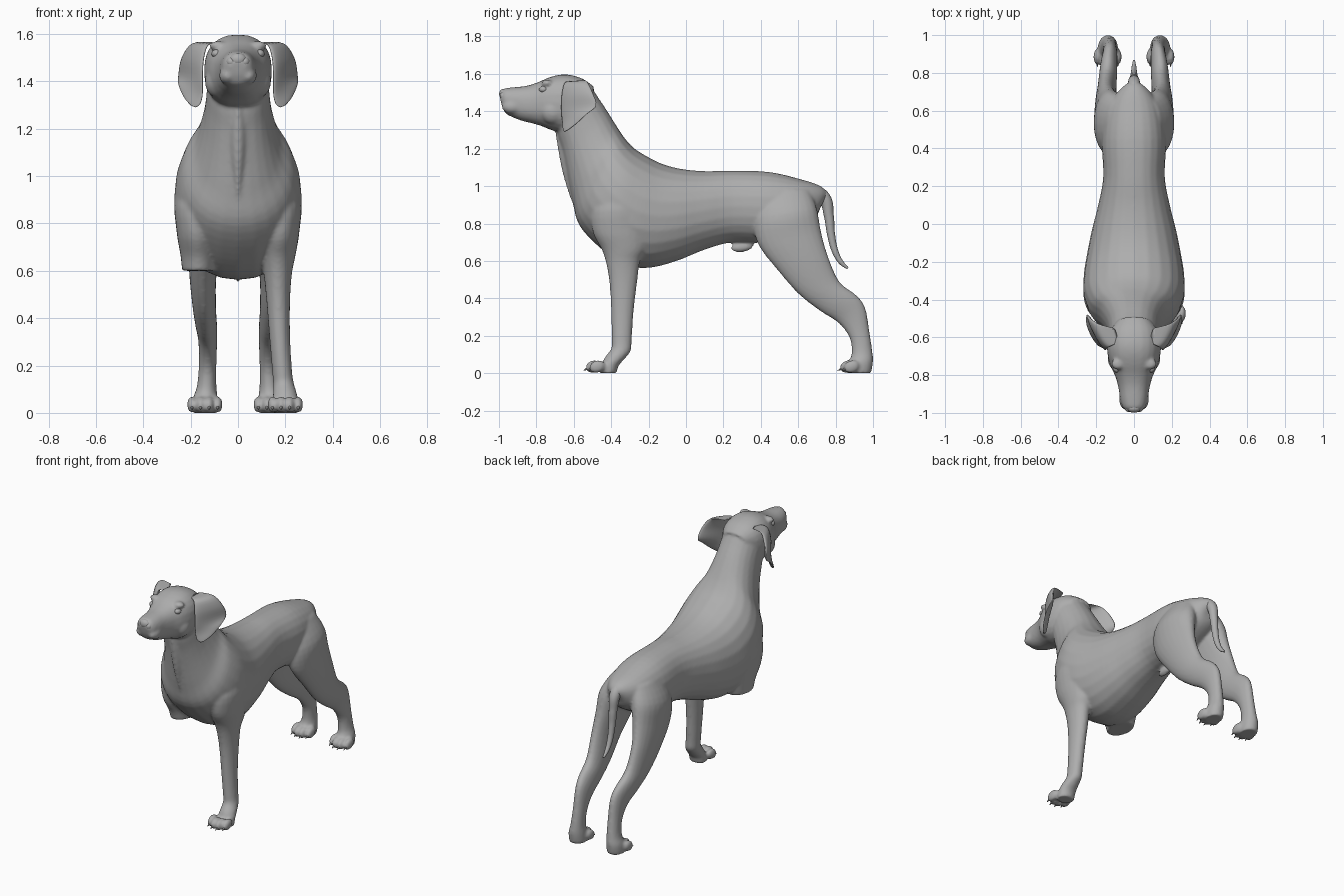
import bpy, bmesh, math
from mathutils import Vector, Matrix

if "Cube" in bpy.data.objects:
    bpy.data.objects.remove(bpy.data.objects["Cube"])

GREY = (0.42, 0.42, 0.42, 1)
coat = bpy.data.materials.new("coat_grey")
coat.use_nodes = True
coat.diffuse_color = GREY
coat.node_tree.nodes["Principled BSDF"].inputs["Base Color"].default_value = GREY


def spline(p, q, r, s, t):
    return 0.5 * (2 * q + (r - p) * t + (2 * p - 5 * q + 4 * r - s) * t * t
                  + (3 * q - p - 3 * r + s) * t ** 3)


def loft(bm, rings, axis=(1, 0, 0), power=1.0, seg=24, steps=4):
    """Skin a closed tube; each ring is (edge point, opposite edge point, half width)."""
    axis = Vector(axis).normalized()
    keys = [(Vector(a), Vector(b), w) for a, b, w in rings]
    keys = [keys[0]] + keys + [keys[-1]]
    dense = []
    for i in range(1, len(keys) - 2):
        for k in range(steps):
            dense.append([spline(*[keys[i + j][c] for j in (-1, 0, 1, 2)], k / steps) for c in range(3)])
    dense.append(keys[-1])
    loops = []
    for a, b, w in dense:
        loop = []
        for k in range(seg):
            t = math.tau * k / seg
            c, s = [math.copysign(abs(v) ** power, v) for v in (math.cos(t), math.sin(t))]
            p = (a + b) / 2 + (a - b) / 2 * c + axis * w * s
            loop.append(bm.verts.new(p))
        loops.append(loop)
    faces = [bm.faces.new(loops[0]), bm.faces.new(loops[-1])]
    for lo, hi in zip(loops, loops[1:]):
        for k in range(seg):
            n = (k + 1) % seg
            faces.append(bm.faces.new((lo[k], lo[n], hi[n], hi[k])))
    bmesh.ops.recalc_face_normals(bm, faces=faces)


def side_loft(bm, rows, x=0, **kw):
    """Rows of (y, z, opposite y, opposite z, half width[, x])."""
    rings = []
    for r in rows:
        cx = x * r[5] if len(r) > 5 else x
        rings.append(((cx, r[0], r[1]), (cx, r[2], r[3]), r[4]))
    loft(bm, rings, **kw)


def blob(bm, centre, size, tilt=0.0):
    m = Matrix.Translation(centre) @ Matrix.Rotation(tilt, 4, 'X') @ Matrix.Diagonal((*size, 1))
    bmesh.ops.create_uvsphere(bm, u_segments=20, v_segments=12, radius=1, matrix=m)


def finish(bm, name):
    me = bpy.data.meshes.new(name)
    bm.to_mesh(me)
    bm.free()
    me.materials.append(coat)
    me.polygons.foreach_set("use_smooth", [True] * len(me.polygons))
    ob = bpy.data.objects.new(name, me)
    bpy.context.collection.objects.link(ob)
    return ob


body = bmesh.new()

# Trunk and neck, rump to nape
side_loft(body, [
    (.76, .96, .72, .89, .03), (.72, 1.0, .69, .83, .08), (.62, 1.035, .6, .77, .14),
    (.45, 1.075, .45, .7, .17), (.25, 1.083, .25, .7, .163), (.1, 1.08, .1, .66, .19),
    (-.03, 1.093, -.05, .6, .225), (-.13, 1.12, -.2, .563, .25), (-.21, 1.16, -.33, .58, .266),
    (-.28, 1.205, -.46, .67, .266), (-.33, 1.26, -.57, .79, .235), (-.37, 1.32, -.607, .92, .18),
    (-.42, 1.4, -.635, 1.06, .148), (-.46, 1.46, -.66, 1.18, .135),
    (-.51, 1.53, -.685, 1.27, .128), (-.57, 1.56, -.69, 1.33, .11)], power=.92)

# Skull and muzzle
side_loft(body, [
    (-.49, 1.53, -.55, 1.38, .09), (-.55, 1.573, -.6, 1.32, .13), (-.62, 1.595, -.66, 1.29, .143),
    (-.68, 1.595, -.72, 1.3, .138), (-.74, 1.578, -.77, 1.32, .122), (-.8, 1.552, -.82, 1.335, .098),
    (-.86, 1.535, -.88, 1.35, .082), (-.93, 1.528, -.93, 1.37, .073),
    (-.975, 1.52, -.965, 1.39, .06), (-.998, 1.49, -.985, 1.43, .035)], power=.85)

# Throat ridge
side_loft(body, [
    (-.70, 1.29, -.6, 1.31, .02), (-.685, 1.2, -.55, 1.22, .042), (-.662, 1.08, -.55, 1.1, .036),
    (-.628, .96, -.55, .98, .018), (-.605, .9, -.55, .92, .006)])
blob(body, (0, .3, .675), (.022, .062, .028), .15)

# Shoulders on both sides; the right one ends in a flat stump
shoulder = [(-.40, 1.05, -.24, 1.05, .05, .14), (-.5, .9, -.2, .92, .09, .175),
            (-.5, .76, -.2, .78, .085, .175), (-.45, .66, -.21, .67, .075, .168)]
side_loft(body, shoulder + [(-.43, .6, -.23, .6, .068, .168)], x=-1)

# Left front leg
side_loft(body, shoulder + [
    (-.425, .58, -.245, .6, .06, .168), (-.408, .47, -.262, .48, .05, .17),
    (-.4, .32, -.28, .33, .044, .176), (-.397, .18, -.29, .18, .042, .186),
    (-.4, .13, -.295, .12, .044, .192), (-.43, .09, -.325, .08, .05, .198),
    (-.45, .05, -.36, .04, .056, .2), (-.46, 0, -.37, 0, .055, .2)], x=1)

for s in (-1, 1):
    # Hind leg
    side_loft(body, [
        (.4, .98, .66, .98, .06, .08), (.36, .83, .7, .88, .092, .115),
        (.385, .69, .722, .76, .076, .135), (.49, .55, .758, .63, .058, .148),
        (.6, .425, .82, .49, .05, .143), (.71, .337, .91, .418, .046, .135),
        (.815, .268, .958, .352, .04, .128), (.874, .19, .98, .23, .037, .128),
        (.886, .11, .996, .12, .041, .132), (.872, .06, 1, .06, .052, .138),
        (.87, 0, .99, 0, .052, .138)], x=s)
    # Brow, cheek and upper lip
    blob(body, (s * .085, -.742, 1.55), (.036, .03, .02))
    blob(body, (s * .085, -.71, 1.4), (.055, .07, .07))
    blob(body, (s * .042, -.925, 1.425), (.038, .06, .04))

# Paws: four knuckled toes each, with separate claws
claws = bmesh.new()
for x, y in ((.2, -.46), (.14, .9), (-.14, .9)):
    out = math.copysign(1, x)
    for k, reach in enumerate((.03, .05, .05, .03)):
        tx = x + out * (k - 1.5) * .036
        blob(body, (tx, y - reach + .015, .035), (.021, .044, .034), .35)
        tip = Matrix.Translation((tx, y - reach - .026, .02)) @ Matrix.Rotation(math.radians(115), 4, 'X')
        bmesh.ops.create_cone(claws, cap_ends=True, segments=8, radius1=.009, radius2=.001,
                              depth=.03, matrix=tip)
for v in body.verts:
    v.co.z = max(v.co.z, 0)
for v in claws.verts:
    v.co.z = max(v.co.z, 0)
finish(claws, "claws")

# Fuse the overlapping volumes into one soft skin
skin = finish(body, "body")
fuse = skin.modifiers.new("fuse", 'REMESH')
fuse.mode = 'VOXEL'
fuse.voxel_size = .009
fuse.use_smooth_shade = True
soften = skin.modifiers.new("soften", 'SMOOTH')
soften.factor = .5
soften.iterations = 6

# Drooping ears and eyes
for s, side in ((1, "left"), (-1, "right")):
    ear = bmesh.new()
    flap = [((.09, -.63, 1.56), (.11, -.55, 1.565), .01), ((.13, -.65, 1.55), (.19, -.53, 1.56), .018),
            ((.147, -.664, 1.49), (.235, -.5, 1.5), .018), ((.15, -.667, 1.41), (.25, -.48, 1.43), .014),
            ((.15, -.662, 1.345), (.25, -.53, 1.385), .012), ((.16, -.658, 1.305), (.225, -.59, 1.33), .01),
            ((.178, -.65, 1.29), (.2, -.63, 1.3), .004)]
    loft(ear, [((s * a[0], *a[1:]), (s * b[0], *b[1:]), w) for a, b, w in flap], axis=(s * .87, -.49, 0))
    finish(ear, side + "_ear")
    eye = bmesh.new()
    blob(eye, (s * .09, -.762, 1.517), (.022, .024, .018))
    finish(eye, side + "_eye")

# Nose pad with nostril wings
nose = bmesh.new()
blob(nose, (0, -.975, 1.492), (.036, .024, .028))
for s in (-1, 1):
    blob(nose, (s * .028, -.97, 1.482), (.022, .025, .022))
finish(nose, "nose")

# Tail hanging behind the rump
path = bpy.data.curves.new("tail", 'CURVE')
path.dimensions = '3D'
path.bevel_depth = 1
path.bevel_resolution = 4
path.use_fill_caps = True
line = path.splines.new('BEZIER')
stops = [(.68, .975, .04), (.74, .935, .034), (.764, .84, .026), (.776, .74, .021),
         (.8, .645, .017), (.83, .592, .013), (.865, .56, .006)]
line.bezier_points.add(len(stops) - 1)
for p, (y, z, r) in zip(line.bezier_points, stops):
    p.co = (0, y, z)
    p.radius = r
    p.handle_left_type = p.handle_right_type = 'AUTO'
path.materials.append(coat)
bpy.context.collection.objects.link(bpy.data.objects.new("tail", path))
